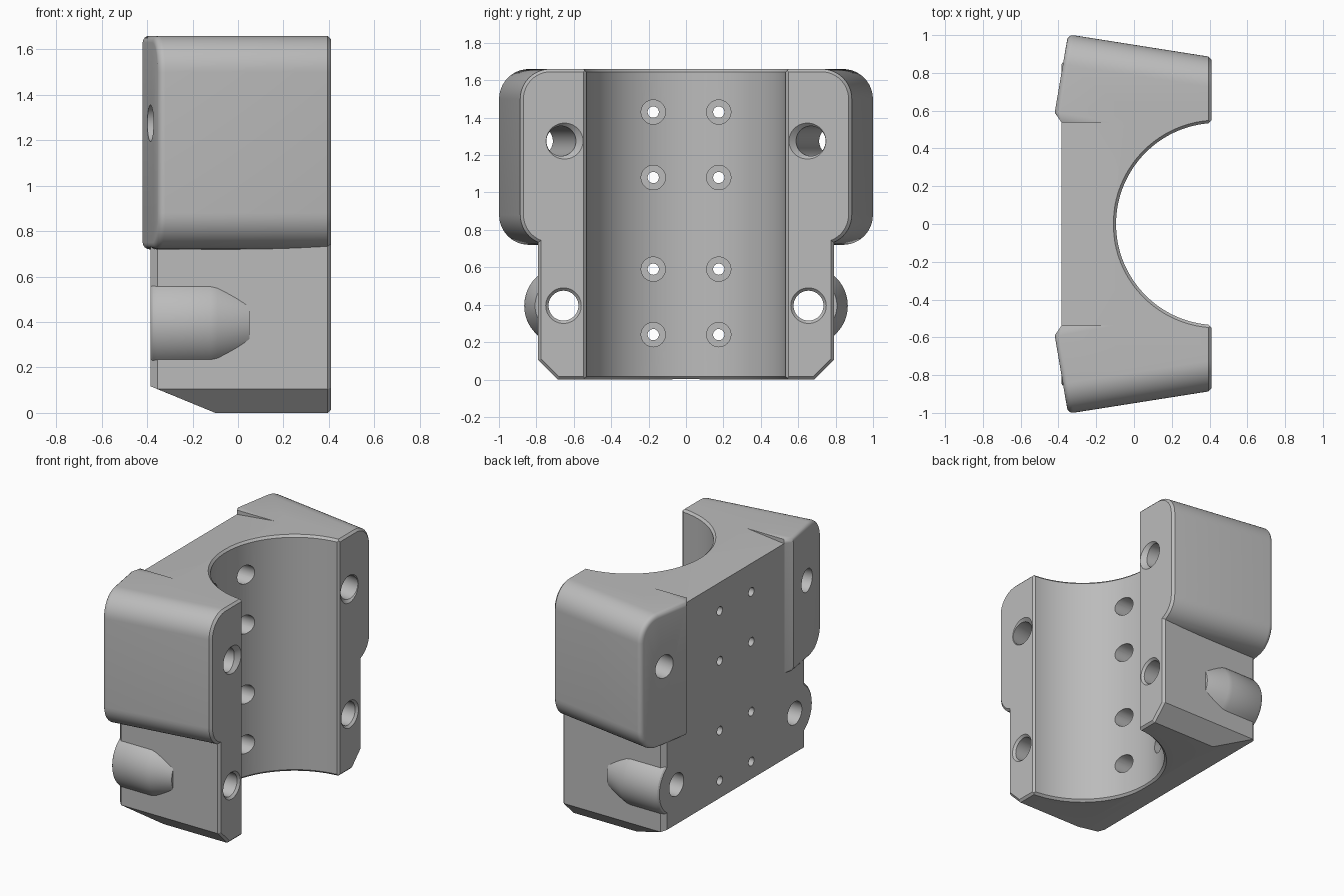
import bpy, bmesh, math
from mathutils import Vector

if "Cube" in bpy.data.objects:
    bpy.data.objects.remove(bpy.data.objects["Cube"], do_unlink=True)

BACK, FRONT, TOP = -0.385, 0.41, 1.66
EDGE = 0.015                      # small chamfer on the front edges
HOLE_Y, HOLE_Z = 0.655, 0.395     # lower bolt position
SLOPE = 0.158                     # tilt of the ears


def finish(name, bm):
    bmesh.ops.recalc_face_normals(bm, faces=bm.faces)
    mesh = bpy.data.meshes.new(name)
    bm.to_mesh(mesh)
    bm.free()
    obj = bpy.data.objects.new(name, mesh)
    bpy.context.collection.objects.link(obj)
    return obj


def hull(name, points):
    """Convex solid around a set of points."""
    bm = bmesh.new()
    for p in points:
        bm.verts.new(p)
    bmesh.ops.convex_hull(bm, input=bm.verts)
    bmesh.ops.delete(bm, geom=[v for v in bm.verts if not v.link_faces], context='VERTS')
    bmesh.ops.dissolve_limit(bm, angle_limit=math.radians(0.3), verts=bm.verts, edges=bm.edges)
    return finish(name, bm)


def lathe(name, profile, origin, axis, sides=48):
    """Closed turned solid; profile is (distance along axis, radius)."""
    bm = bmesh.new()
    turn = Vector(axis).to_track_quat('Z', 'Y')
    rings = []
    for dist, radius in profile:
        ring = []
        for i in range(sides):
            a = math.tau * i / sides
            local = Vector((radius * math.cos(a), radius * math.sin(a), dist))
            ring.append(bm.verts.new(turn @ local + Vector(origin)))
        rings.append(ring)
    for low, high in zip(rings, rings[1:]):
        for i in range(sides):
            j = (i + 1) % sides
            bm.faces.new((low[i], low[j], high[j], high[i]))
    bm.faces.new(rings[0])
    bm.faces.new(rings[-1])
    return finish(name, bm)


def combine(target, tool, operation):
    mod = target.modifiers.new("combine", 'BOOLEAN')
    mod.operation, mod.solver, mod.object = operation, 'EXACT', tool
    bpy.context.view_layer.objects.active = target
    bpy.ops.object.modifier_apply(modifier=mod.name)
    bpy.data.objects.remove(tool, do_unlink=True)


def body_section(x, inset, bottom=0.0):
    """Body outline at one depth, with chamfered lower corners."""
    w = 0.79 - inset
    half = [(w, 0.105 + inset * 0.4), (w, 1.2), (0.65, TOP - inset)]
    if x > BACK:
        half.append((0.685 - inset * 0.4, bottom))
    return [(x, s * y, z) for y, z in half for s in (-1, 1)]


def ear_outline(outer, inset, inner=0.59):
    """Ear outline in y and z, rounded on the outer corners."""
    r, low, high = 0.16 - inset, 0.72 + inset, TOP - inset
    pts = [(inner, low), (inner, high)]
    for i in range(13):
        a = math.radians(90 * i / 12)
        y = outer - inset - r + r * math.cos(a)
        pts += [(y, high - r + r * math.sin(a)), (y, low + r - r * math.sin(a))]
    return pts


def ear(side):
    pts = []
    fillet = 0.03
    for i in range(5):                      # rounded rear edge
        a = math.radians(90 * i / 4)
        depth, inset = fillet * (1 - math.sin(a)), fillet * (1 - math.cos(a))
        for y, z in ear_outline(1.004 - SLOPE * depth, inset):
            pts.append((-0.35 + depth - 0.17 * (1.0 - y), side * y, z))
    for x, inset in ((FRONT - EDGE, 0), (FRONT, EDGE)):
        for y, z in ear_outline(1.004 - SLOPE * (x + 0.35), inset, 0.54):
            pts.append((x, side * y, z))
    pts += [(BACK + 0.002, side * 0.537, z) for z in (0.72, TOP)]
    return hull("ear", pts)


# Main block with sloped underside and chamfered edges
points = body_section(FRONT, EDGE, EDGE) + body_section(FRONT - EDGE, 0)
points += body_section(-0.1, 0) + body_section(BACK, 0.03)
points += [(BACK + 0.03, s * 0.79, z) for s in (-1, 1) for z in (0.105, 1.2)]
block = hull("clamp_block", points)

# Tilted ears and bolt bosses
boss_profile = [(BACK, 0.19), (BACK + 0.008, 0.2), (BACK + 0.03, 0.21),
                (-0.12, 0.21), (-0.09, 0.205), (0.05, 0.152)]
for s in (-1, 1):
    combine(block, ear(s), 'UNION')
    combine(block, lathe("boss", boss_profile, (0, s * HOLE_Y, HOLE_Z), (1, 0, 0), 64), 'UNION')

# Half-round channel with chamfered ends and front edges
R = 0.535
channel = [(-0.05, R + 0.065), (EDGE, R), (TOP - EDGE, R), (TOP + 0.05, R + 0.065)]
combine(block, lathe("channel_cutter", channel, (0.44, 0, 0), (0, 0, 1), 128), 'DIFFERENCE')
lip = [(x, s * y, z) for x, y in ((0.395, 0.533), (0.43, 0.568))
       for s in (-1, 1) for z in (-0.1, 1.8)]
combine(block, hull("lip_cutter", lip), 'DIFFERENCE')

# Bolt holes: straight below, tilted above, countersunk at the front
for s in (-1, 1):
    bolt = [(-1.0, 0.08), (-EDGE, 0.08), (0.03, 0.125)]
    combine(block, lathe("lower_hole", bolt, (FRONT, s * HOLE_Y, HOLE_Z), (1, 0, 0)), 'DIFFERENCE')
    combine(block, lathe("upper_hole", bolt, (FRONT, s * 0.665, 1.275),
                         (1, -s * SLOPE, 0)), 'DIFFERENCE')

# Counterbored screw holes through the channel wall
screw = [(-0.5, 0.03), (-0.22, 0.03), (-0.22, 0.065), (0.3, 0.065)]
for z in (0.24, 0.59, 1.08, 1.43):
    for s in (-1, 1):
        combine(block, lathe("screw_cutter", screw, (0, s * 0.175, z), (1, 0, 0), 32), 'DIFFERENCE')

# Plain grey finish
grey = bpy.data.materials.new("plain_grey")
grey.use_nodes = True
colour = (0.5, 0.5, 0.5, 1)
grey.diffuse_color = colour
grey.node_tree.nodes["Principled BSDF"].inputs["Base Color"].default_value = colour
block.data.materials.clear()
block.data.materials.append(grey)
for poly in block.data.polygons:
    poly.material_index = 0

bpy.ops.object.select_all(action='DESELECT')
block.select_set(True)
bpy.context.view_layer.objects.active = block
bpy.ops.object.shade_smooth_by_angle(angle=math.radians(25))
